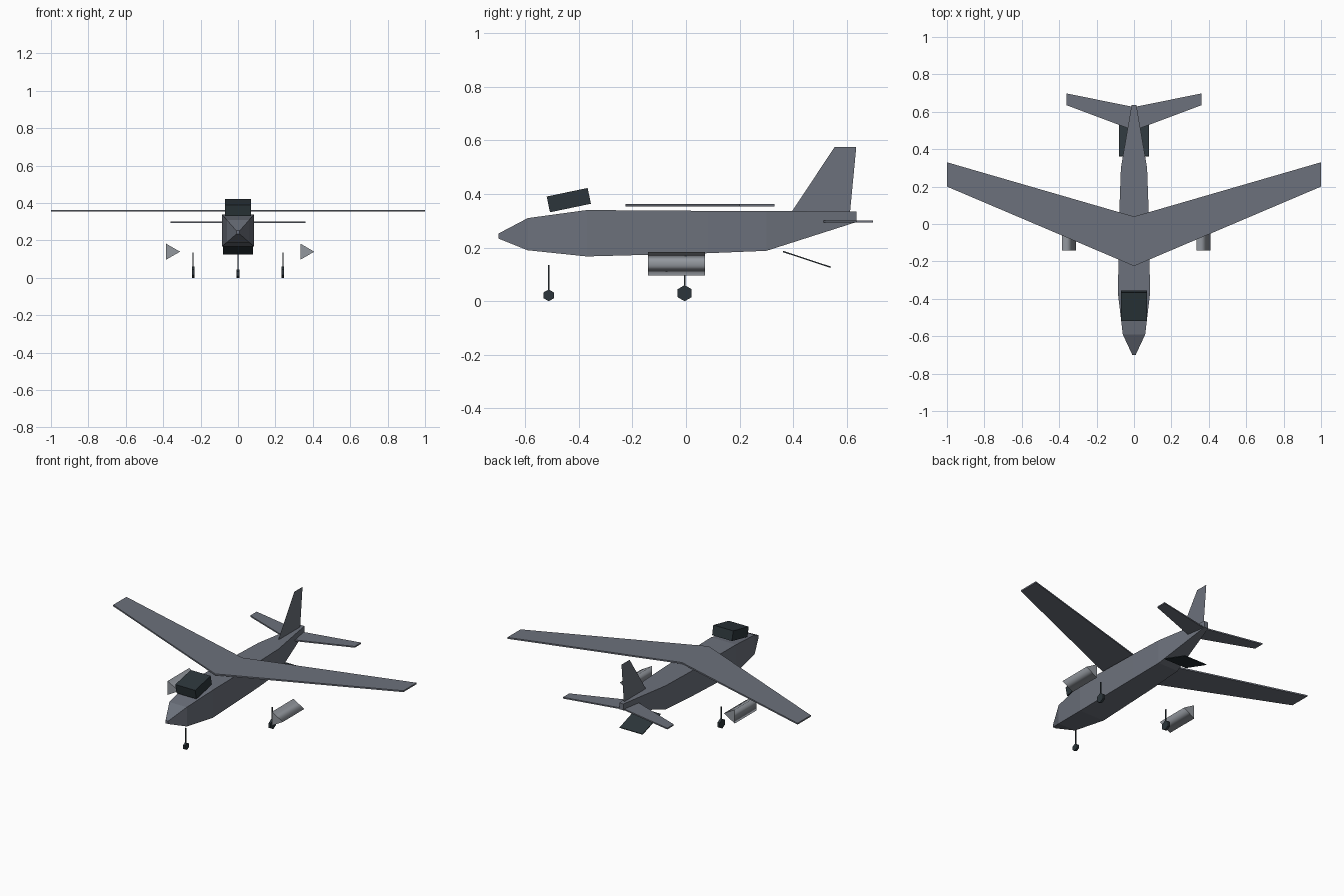
import bpy, bmesh
from math import radians, cos, sin

cube = bpy.data.objects.get("Cube")
if cube:
    bpy.data.objects.remove(cube, do_unlink=True)


def material(name, rgb):
    m = bpy.data.materials.new(name)
    m.use_nodes = True
    m.diffuse_color = (*rgb, 1)
    m.node_tree.nodes["Principled BSDF"].inputs["Base Color"].default_value = (*rgb, 1)
    return m


HULL = material("hull grey", (0.15, 0.165, 0.2))
METAL = material("engine metal", (0.29, 0.31, 0.34))
DARK = material("dark slate", (0.025, 0.036, 0.043))


def add_mesh(name, verts, faces, mat):
    mesh = bpy.data.meshes.new(name)
    mesh.from_pydata(verts, [], faces)
    bm = bmesh.new()
    bm.from_mesh(mesh)
    bmesh.ops.recalc_face_normals(bm, faces=bm.faces)
    bm.to_mesh(mesh)
    bm.free()
    mesh.materials.append(mat)
    obj = bpy.data.objects.new(name, mesh)
    bpy.context.collection.objects.link(obj)
    return obj


def loft(name, rings, mat):
    """Skin a list of equal-sized rings and cap both ends."""
    n = len(rings[0])
    faces = [(i * n + j, i * n + (j + 1) % n, (i + 1) * n + (j + 1) % n, (i + 1) * n + j)
             for i in range(len(rings) - 1) for j in range(n)]
    last = (len(rings) - 1) * n
    faces += [tuple(range(n)), tuple(range(last, last + n))]
    return add_mesh(name, [p for r in rings for p in r], faces, mat)


def swept_surface(name, span, root, tip, z, thick):
    """Swept plank from tip to tip; root and tip are (front, back) in y."""
    rings = [[(x, y, z + s * thick / 2) for y, s in ((f, -1), (b, -1), (b, 1), (f, 1))]
             for x, (f, b) in ((-span, tip), (0, root), (span, tip))]
    return loft(name, rings, HULL)


def box(name, centre, size, tilt, mat):
    bpy.ops.mesh.primitive_cube_add(size=1, location=centre, rotation=(radians(tilt), 0, 0))
    obj = bpy.context.object
    obj.name = name
    obj.scale = size
    obj.data.materials.append(mat)


def disc(r, sides, turn, x, y, z):
    """Ring of points around the x axis."""
    a = [radians(turn + 360 * i / sides) for i in range(sides)]
    return [(x, y + r * cos(t), z + r * sin(t)) for t in a]


# Fuselage: y, half width, bottom, top
stations = [(-0.7, 0.009, 0.234, 0.252), (-0.59, 0.06, 0.19, 0.31),
            (-0.37, 0.086, 0.167, 0.34), (0.08, 0.078, 0.179, 0.337),
            (0.3, 0.07, 0.188, 0.336), (0.635, 0.013, 0.295, 0.335)]
loft("fuselage", [[(-w, y, b), (w, y, b), (w, y, t), (-w, y, t)]
                  for y, w, b, t in stations], HULL)

# Flying surfaces
swept_surface("wing", 1.0, (-0.225, 0.04), (0.2, 0.33), 0.358, 0.009)
swept_surface("tailplane", 0.36, (0.5, 0.625), (0.635, 0.698), 0.297, 0.008)
add_mesh("tail_fin", [(0, 0.395, 0.335), (0, 0.612, 0.335), (0, 0.635, 0.576),
                      (0, 0.555, 0.576)], [(0, 1, 2, 3)], HULL)

# Cockpit block and rear ramp
box("cockpit", (0, -0.437, 0.377), (0.137, 0.156, 0.06), 11.8, DARK)
box("rear_ramp", (0, 0.451, 0.156), (0.158, 0.187, 0.005), -18.3, DARK)

# Three-sided engines, both with one edge facing +x, smooth around the barrel
for side, x in (("left", 0.358), ("right", -0.36)):
    rings = [[(x + 0.05 * cos(radians(a)), y, 0.14 + 0.05 * sin(radians(a)))
              for a in (0, 120, 240)] for y in (-0.142, 0.07)]
    engine = loft(side + "_engine", rings, METAL)
    for p in engine.data.polygons:
        p.use_smooth = len(p.vertices) == 4

# Landing gear: strut and six-sided wheel
for name, x, y, r in (("nose", 0, -0.512, 0.022), ("left", 0.24, -0.005, 0.03),
                      ("right", -0.24, -0.005, 0.03)):
    loft(name + "_wheel", [disc(r, 6, 30, x + s, y, r) for s in (-0.007, 0.007)], DARK)
    box(name + "_strut", (x, y, 0.085), (0.006, 0.006, 0.1), 0, DARK)
